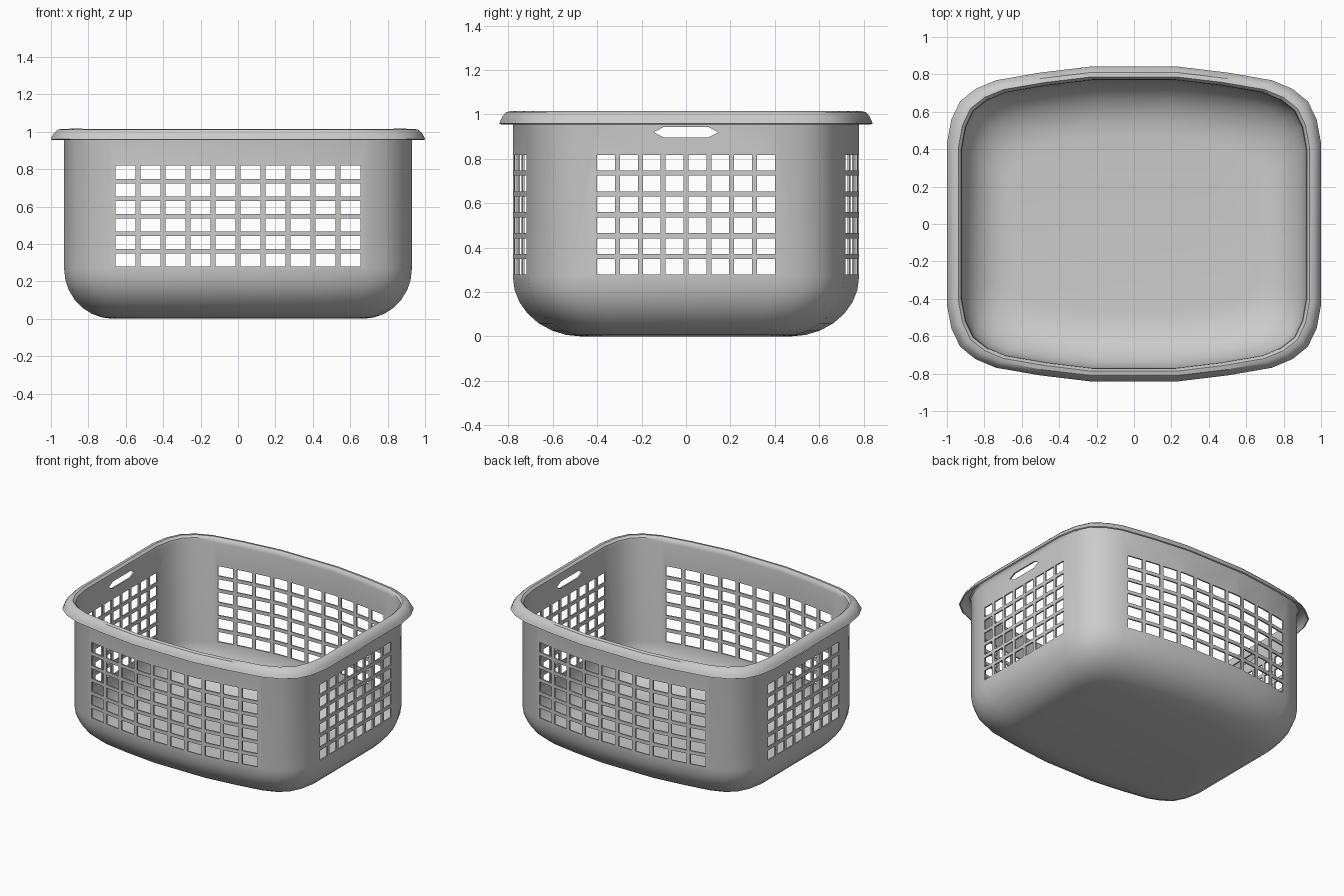
import bpy, bmesh, math

if "Cube" in bpy.data.objects:
    bpy.data.objects.remove(bpy.data.objects["Cube"])

# Quarter outline of the wall seen from above
Q = [(.93, .40), (.908, .52), (.865, .61), (.79, .67), (.69, .712),
     (.47, .75), (.22, .78)]
outline = (Q + [(-x, y) for x, y in reversed(Q)]
           + [(-x, -y) for x, y in Q] + [(x, -y) for x, y in reversed(Q)])
W, D = .93, .78

# Levels: rounded base, straight wall, flared rim (x scale, y scale, z)
levels = []
for i in range(8):
    t = math.radians(90 * i / 7)
    levels.append(((.67 + .26 * math.sin(t)) / W,
                   (.47 + .31 * math.sin(t)) / D, .27 * (1 - math.cos(t))))
for d, z in [(0, .98), (.003, .997), (.012, 1.006), (.03, 1.002),
             (.045, .987), (.054, .972), (.062, .955)]:
    levels.append((1 + d / W, 1 + d / W, z))

# Basket shell
bm = bmesh.new()
rings = [[bm.verts.new((x * sx, y * sy, z)) for x, y in outline]
         for sx, sy, z in levels]
n = len(outline)
bm.faces.new(rings[0][::-1])
for a, b in zip(rings, rings[1:]):
    for i in range(n):
        j = (i + 1) % n
        bm.faces.new((a[i], a[j], b[j], b[i]))


def make_object(bm, name):
    me = bpy.data.meshes.new(name)
    bm.to_mesh(me)
    bm.free()
    ob = bpy.data.objects.new(name, me)
    bpy.context.collection.objects.link(ob)
    return ob


basket = make_object(bm, "laundry_basket")

# Cutters for the window grids and grip holes
cut = bmesh.new()


def prism(pts, axis, lo, hi):
    """Extrude (u, z) points along x or y between lo and hi."""
    def place(u, z, d):
        return (d, u, z) if axis == 'x' else (u, d, z)
    a = [cut.verts.new(place(u, z, lo)) for u, z in pts]
    b = [cut.verts.new(place(u, z, hi)) for u, z in pts]
    cut.faces.new(a)
    cut.faces.new(b[::-1])
    for i in range(len(pts)):
        j = (i + 1) % len(pts)
        cut.faces.new((a[j], a[i], b[i], b[j]))


def window_grid(axis, cols, half, width, lo, hi):
    pitch = (2 * half - width) / (cols - 1)
    for c in range(cols):
        u = -half + c * pitch
        for r in range(6):
            z = .278 + r * .094
            prism([(u, z), (u + width, z), (u + width, z + .07), (u, z + .07)],
                  axis, lo, hi)


grip = [(-.145, .92), (-.1, .896), (.1, .896), (.145, .92), (.1, .944), (-.1, .944)]
for s in (-1, 1):
    window_grid('y', 10, .655, .108, s * .62, s * .88)
    window_grid('x', 8, .40, .08, s * .86, s * .98)
    prism(grip, 'x', s * .88, s * .955)
bmesh.ops.recalc_face_normals(cut, faces=cut.faces)
cutter = make_object(cut, "hole_cutter")
cutter.hide_render = True

# Thickness, then cut the holes
bpy.context.view_layer.objects.active = basket
basket.select_set(True)
sol = basket.modifiers.new("thickness", 'SOLIDIFY')
sol.thickness = .01
sol.offset = -1
boo = basket.modifiers.new("holes", 'BOOLEAN')
boo.operation = 'DIFFERENCE'
boo.solver = 'EXACT'
boo.object = cutter
for m in ("thickness", "holes"):
    bpy.ops.object.modifier_apply(modifier=m)
bpy.data.objects.remove(cutter)
bpy.ops.object.shade_smooth_by_angle(angle=math.radians(35))
